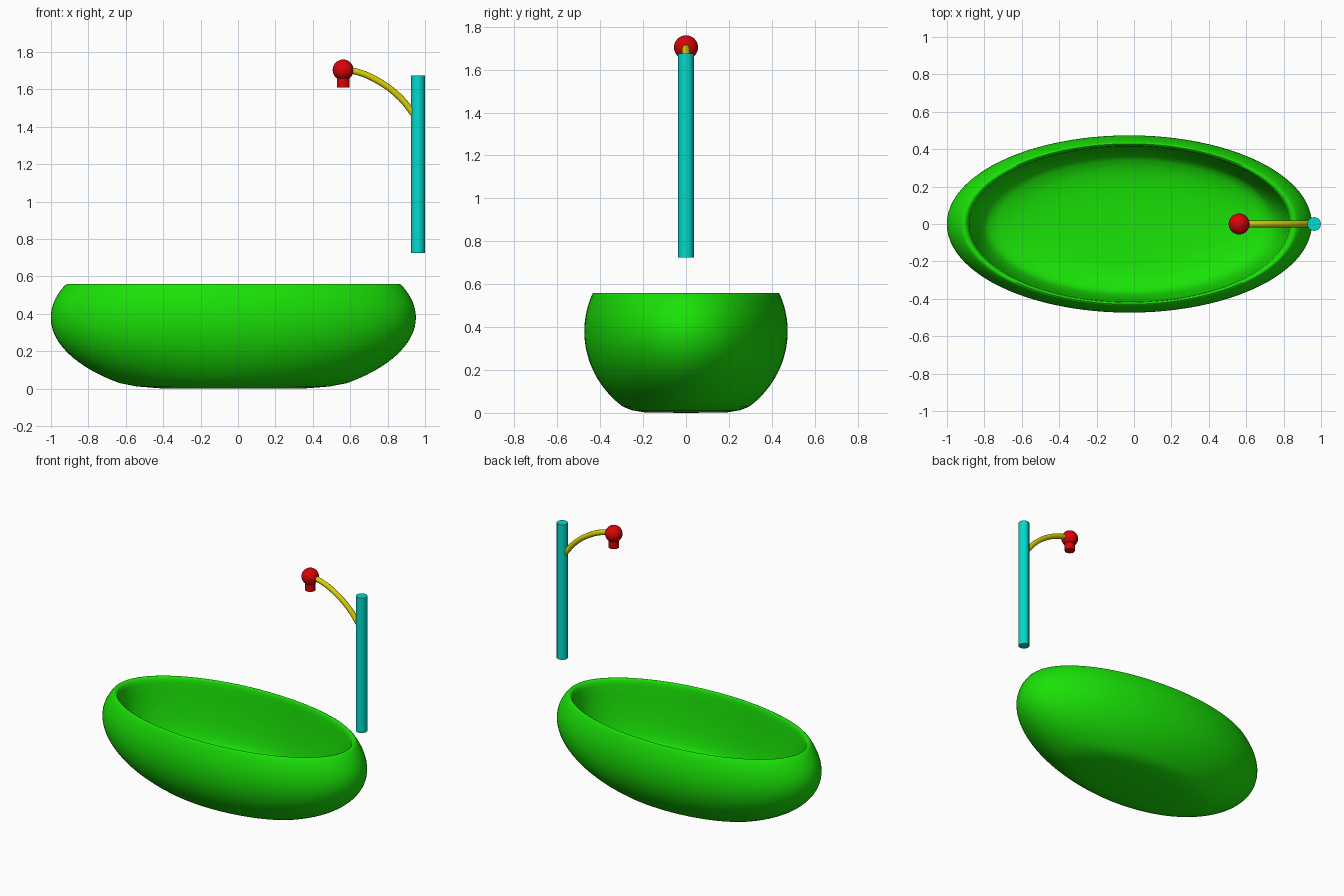
import bpy, bmesh, math
from mathutils import Vector

cube = bpy.data.objects.get("Cube")
if cube:
    bpy.data.objects.remove(cube, do_unlink=True)


def material(name, rgb):
    m = bpy.data.materials.new(name)
    m.use_nodes = True
    m.diffuse_color = (*rgb, 1)
    m.node_tree.nodes["Principled BSDF"].inputs["Base Color"].default_value = (*rgb, 1)
    return m


green = material("bright green", (0.01, 0.76, 0.002))
cyan = material("turquoise", (0.001, 0.7, 0.6))
red = material("red", (0.7, 0.001, 0.002))
yellow = material("yellow", (0.68, 0.62, 0.001))


def finish(obj, mat, angle=50):
    obj.data.materials.append(mat)
    bpy.ops.object.select_all(action='DESELECT')
    obj.select_set(True)
    bpy.context.view_layer.objects.active = obj
    bpy.ops.object.shade_smooth_by_angle(angle=math.radians(angle))


def lathe(name, profile, centre, scale, mat, sides):
    """Spin a (radius, height) profile about z, stretched to an oval."""
    bm = bmesh.new()
    rings = []
    for r, z in profile:
        if r == 0:
            rings.append([bm.verts.new((centre[0], centre[1], z))] * sides)
            continue
        ring = []
        for i in range(sides):
            a = math.tau * i / sides
            ring.append(bm.verts.new((centre[0] + scale[0] * r * math.cos(a),
                                      centre[1] + scale[1] * r * math.sin(a), z)))
        rings.append(ring)
    for low, high in zip(rings, rings[1:]):
        for i in range(sides):
            j = (i + 1) % sides
            corners = dict.fromkeys((low[i], low[j], high[j], high[i]))
            bm.faces.new(list(corners))
    bmesh.ops.recalc_face_normals(bm, faces=bm.faces[:])
    mesh = bpy.data.meshes.new(name)
    bm.to_mesh(mesh)
    bm.free()
    obj = bpy.data.objects.new(name, mesh)
    bpy.context.collection.objects.link(obj)
    finish(obj, mat)


# Oval tub: flattened base, ellipsoidal outer wall, rounded rim, deep steep inner wall, low floor
base = [(0, 0), (0.4, 0.002), (0.53, 0.012)]
outer = []
steps = 24
for i in range(steps + 1):
    z = 0.03 + (0.55 - 0.03) * i / steps
    outer.append((math.sqrt(1 - ((z - 0.38) / 0.448) ** 2), z))
inner = [(0.914, 0.558), (0.905, 0.56), (0.893, 0.556), (0.884, 0.545), (0.877, 0.52),
         (0.87, 0.45), (0.857, 0.36), (0.84, 0.28), (0.818, 0.21), (0.795, 0.165),
         (0.77, 0.138), (0.72, 0.115), (0.6, 0.09), (0.45, 0.077), (0.25, 0.071), (0, 0.07)]
lathe("tub", base + outer + inner, (-0.025, 0), (0.976, 0.474), green, 96)


def cylinder(name, x, radius, bottom, top, mat, sides):
    bpy.ops.mesh.primitive_cylinder_add(vertices=sides, radius=radius, depth=top - bottom,
                                        location=(x, 0, (bottom + top) / 2))
    obj = bpy.context.object
    obj.name = name
    finish(obj, mat)


# Upright pole
cylinder("pole", 0.963, 0.037, 0.725, 1.675, cyan, 12)

# Shower head: ball with a short nozzle
bpy.ops.mesh.primitive_uv_sphere_add(segments=32, ring_count=16, radius=0.056,
                                     location=(0.562, 0, 1.704))
ball = bpy.context.object
ball.name = "shower_head"
finish(ball, red)
cylinder("shower_nozzle", 0.562, 0.034, 1.61, 1.7, red, 24)

# Curved arm from the pole to the head
path = [(0.57, 1.705), (0.64, 1.693), (0.75, 1.645), (0.86, 1.563), (0.95, 1.455)]
curve = bpy.data.curves.new("arm", 'CURVE')
curve.dimensions = '3D'
curve.bevel_depth = 0.018
curve.bevel_resolution = 3
curve.use_fill_caps = True
spline = curve.splines.new('BEZIER')
spline.bezier_points.add(len(path) - 1)
for point, (x, z) in zip(spline.bezier_points, path):
    point.co = Vector((x, 0, z))
    point.handle_left_type = point.handle_right_type = 'AUTO'
arm = bpy.data.objects.new("arm", curve)
bpy.context.collection.objects.link(arm)
bpy.ops.object.select_all(action='DESELECT')
arm.select_set(True)
bpy.context.view_layer.objects.active = arm
bpy.ops.object.convert(target='MESH')
finish(bpy.context.object, yellow)
